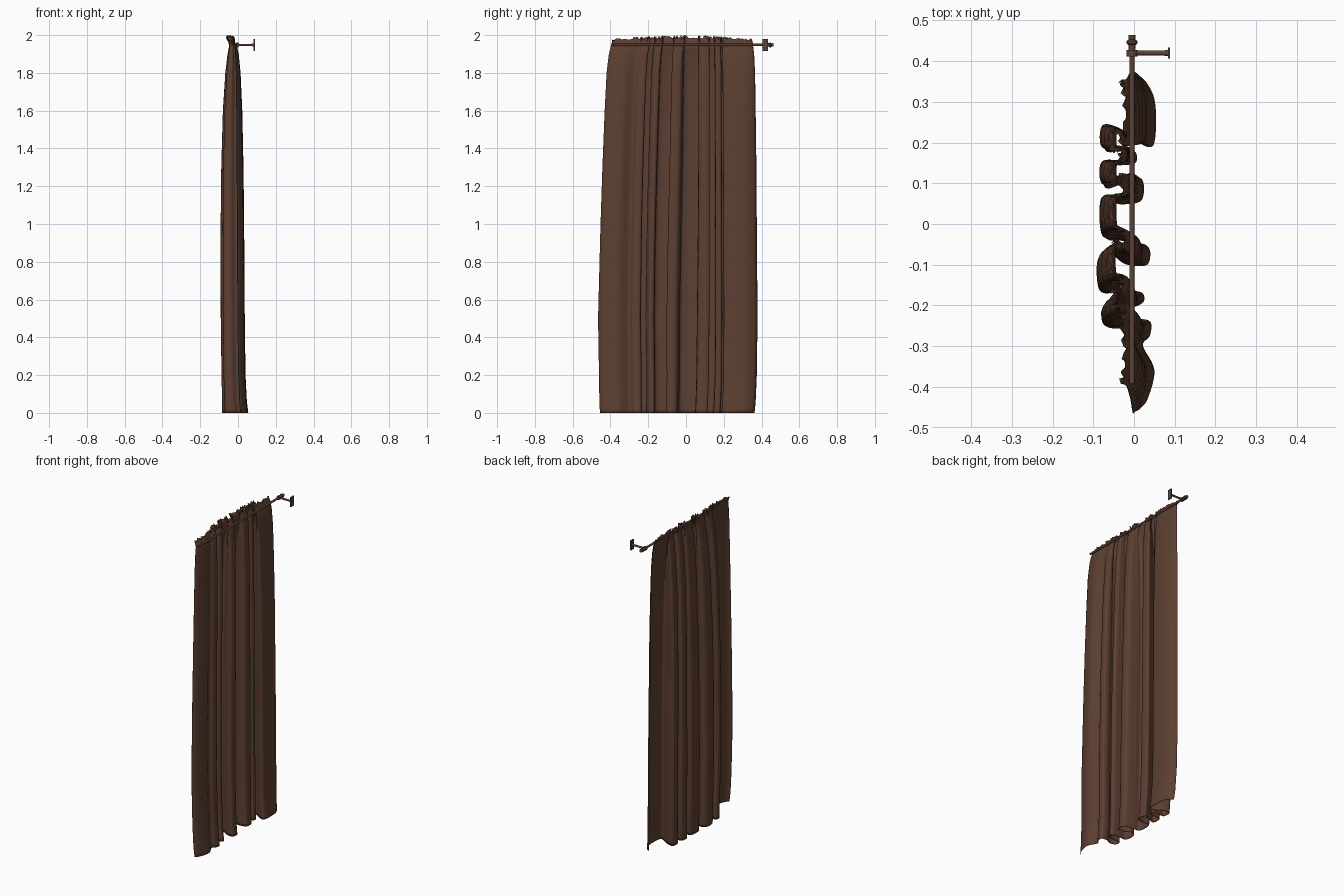
import bpy, bmesh, math, random
from mathutils import Vector

if "Cube" in bpy.data.objects:
    bpy.data.objects.remove(bpy.data.objects["Cube"])

random.seed(4)


def material(name, rgb):
    m = bpy.data.materials.new(name)
    m.diffuse_color = (*rgb, 1)
    m.use_nodes = True
    m.node_tree.nodes["Principled BSDF"].inputs["Base Color"].default_value = m.diffuse_color
    return m


cloth = material("brown cloth", (0.108, 0.050, 0.031))
metal = material("brown metal", (0.115, 0.055, 0.036))


def interp(table, z):
    """Linear interpolation in a table of (z, value...) rows."""
    for a, b in zip(table, table[1:]):
        if z <= b[0]:
            t = (z - a[0]) / (b[0] - a[0])
            return [p + (q - p) * t for p, q in zip(a[1:], b[1:])]
    return list(table[-1][1:])


def catmull(pts, n):
    out = []
    p = [Vector(q) for q in pts]
    p = [2 * p[0] - p[1]] + p + [2 * p[-1] - p[-2]]
    for i in range(1, len(p) - 2):
        a, b, c, d = p[i - 1:i + 3]
        for k in range(n):
            t = k / n
            out.append(0.5 * (2 * b + (c - a) * t + (2 * a - 5 * b + 4 * c - d) * t * t
                              + (3 * b - a - 3 * c + d) * t ** 3))
    out.append(p[-2])
    return out


# Cross-section of the folded cloth, seen from above (x, y)
fold_path = [
    (0.01, -0.457), (0.030, -0.43), (0.046, -0.36), (0.018, -0.30),
    (0.035, -0.275), (0.036, -0.24), (0.0, -0.235), (-0.03, -0.25),
    (-0.068, -0.24), (-0.068, -0.205), (-0.02, -0.205), (0.018, -0.19), (0.015, -0.165),
    (-0.03, -0.16), (-0.078, -0.155), (-0.083, -0.09), (-0.05, -0.068), (-0.01, -0.09),
    (0.03, -0.09), (0.03, -0.045), (-0.03, -0.03), (-0.073, -0.02), (-0.073, 0.06),
    (-0.03, 0.06), (0.015, 0.07), (0.015, 0.12), (-0.03, 0.11), (-0.073, 0.10),
    (-0.073, 0.15), (-0.03, 0.155), (0.0, 0.16), (0.0, 0.185), (-0.03, 0.19),
    (-0.072, 0.19), (-0.072, 0.24), (-0.03, 0.235), (0.03, 0.2), (0.048, 0.22),
    (0.048, 0.31), (0.028, 0.36), (0.005, 0.377)]
path = catmull(fold_path, 6)

# Rows by height: z, left edge, right edge, x centre, fold depth
shape = [
    (0.0, -0.455, 0.362, -0.015, 1.0), (0.06, -0.458, 0.368, -0.019, 0.95),
    (0.2, -0.460, 0.374, -0.024, 0.92), (0.5, -0.465, 0.378, -0.028, 0.92),
    (1.0, -0.452, 0.374, -0.030, 0.90), (1.3, -0.442, 0.372, -0.030, 0.85),
    (1.6, -0.430, 0.368, -0.029, 0.74), (1.8, -0.420, 0.365, -0.027, 0.58),
    (1.9, -0.408, 0.360, -0.026, 0.42), (1.94, -0.398, 0.355, -0.026, 0.30),
    (1.965, -0.392, 0.355, -0.034, 0.22), (2.0, -0.392, 0.350, -0.040, 0.26)]

heights = ([0, 0.02, 0.06, 0.12] + [0.2 + 0.1 * i for i in range(16)]
           + [1.75, 1.8, 1.85, 1.88, 1.9, 1.92, 1.94, 1.953, 1.965, 1.98, 2.0])
y_min = min(p.y for p in path)
y_max = max(p.y for p in path)

bm = bmesh.new()
rows = []
ruffle = [random.uniform(0.25, 1.0) for _ in path]
for z in heights:
    left, right, cx, depth = interp(shape, z)
    row = []
    for i, p in enumerate(path):
        t = (p.y - y_min) / (y_max - y_min)
        x = cx + depth * (p.x + 0.018)
        # folds wander a little on the way down
        inner = math.sin(math.pi * t)
        y = left + (right - left) * t + 0.004 * inner * math.sin(2.1 * z + 9 * t)
        zz = z
        if z > 1.955:                      # ragged gathered heading
            k = (z - 1.955) / 0.045
            zz = 1.955 + 0.045 * k * (0.45 + 0.55 * ruffle[i]) * (0.6 + 0.4 * inner)
            x += 0.006 * k * math.sin(i * 1.7)
            y += 0.004 * k * math.sin(i * 2.3)
        row.append(bm.verts.new((x, y, zz)))
    rows.append(row)
for a, b in zip(rows, rows[1:]):
    for i in range(len(path) - 1):
        bm.faces.new((a[i], a[i + 1], b[i + 1], b[i]))
for f in bm.faces:
    f.smooth = True
me = bpy.data.meshes.new("curtain")
bm.to_mesh(me)
bm.free()
curtain = bpy.data.objects.new("curtain", me)
bpy.context.collection.objects.link(curtain)
me.materials.append(cloth)
mod = curtain.modifiers.new("cloth thickness", 'SOLIDIFY')
mod.thickness = 0.002
mod.offset = 0


def lathe(name, profile, origin, axis, sides=20):
    """Turned part: profile rows are (distance along axis, radius)."""
    b = bmesh.new()
    rings = []
    for d, r in profile:
        ring = []
        for k in range(sides):
            a = 2 * math.pi * k / sides
            u, v = r * math.cos(a), r * math.sin(a)
            co = (u, d, v) if axis == 'Y' else (d, u, v)
            ring.append(b.verts.new(Vector(co) + Vector(origin)))
        rings.append(ring)
    for p, q in zip(rings, rings[1:]):
        for k in range(sides):
            b.faces.new((p[k], p[(k + 1) % sides], q[(k + 1) % sides], q[k]))
    b.faces.new(rings[0])
    b.faces.new(rings[-1])
    bmesh.ops.recalc_face_normals(b, faces=b.faces)
    m = bpy.data.meshes.new(name)
    b.to_mesh(m)
    b.free()
    o = bpy.data.objects.new(name, m)
    bpy.context.collection.objects.link(o)
    m.materials.append(metal)
    bpy.context.view_layer.objects.active = o
    o.select_set(True)
    bpy.ops.object.shade_smooth_by_angle(angle=math.radians(35))
    o.select_set(False)
    return o


# Rod with turned end
lathe("curtain_rod", [(-0.392, 0.0065), (0.432, 0.0065)], (-0.005, 0, 1.948), 'Y')
lathe("rod_finial", [(0.428, 0.008), (0.436, 0.009), (0.440, 0.009), (0.444, 0.013),
                     (0.450, 0.013), (0.453, 0.008), (0.457, 0.009),
                     (0.464, 0.009)], (-0.005, 0, 1.948), 'Y')
# Wall bracket: ring round the rod, arm, and wall plate
lathe("bracket_ring", [(0.412, 0.013), (0.428, 0.013)], (-0.005, 0, 1.948), 'Y')
lathe("bracket_arm", [(0.0, 0.006), (0.07, 0.006), (0.084, 0.008)],
      (0, 0.42, 1.948), 'X')
bpy.ops.mesh.primitive_cube_add(size=1, location=(0.086, 0.42, 1.948))
plate = bpy.context.object
plate.name = "bracket_wall_plate"
plate.scale = (0.006, 0.028, 0.062)
plate.data.materials.append(metal)
